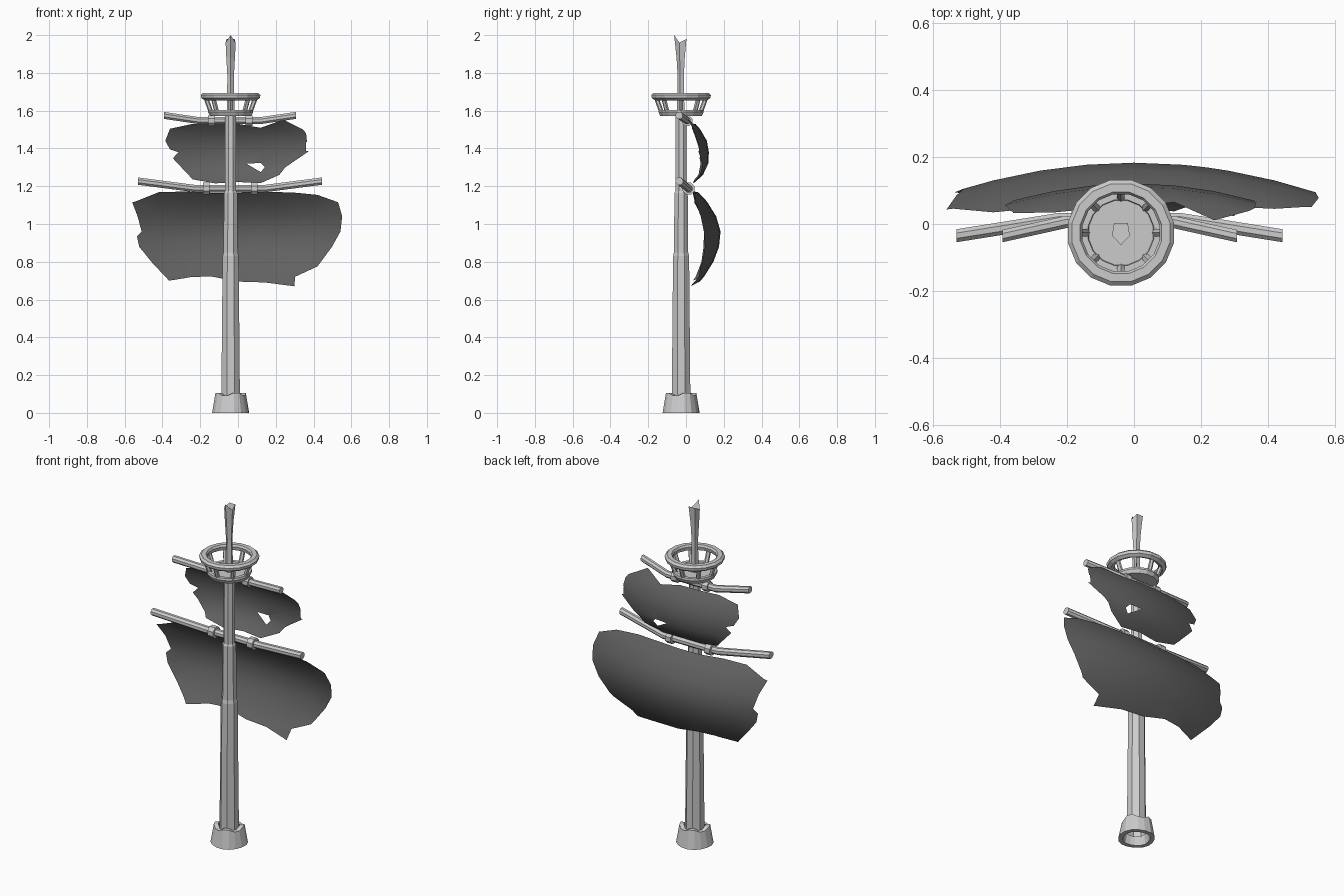
import bpy, bmesh, math
from mathutils import Vector

if "Cube" in bpy.data.objects:
    bpy.data.objects.remove(bpy.data.objects["Cube"])

CX, CY = -0.039, -0.026      # mast axis

cloth = bpy.data.materials.new("dark_cloth")
cloth.diffuse_color = (.12, .12, .12, 1)
cloth.use_nodes = True
cloth.node_tree.nodes["Principled BSDF"].inputs["Base Color"].default_value = cloth.diffuse_color


def finish(name, bm, smooth=None):
    me = bpy.data.meshes.new(name)
    bm.to_mesh(me)
    bm.free()
    ob = bpy.data.objects.new(name, me)
    bpy.context.collection.objects.link(ob)
    if smooth:
        bpy.context.view_layer.objects.active = ob
        ob.select_set(True)
        bpy.ops.object.shade_smooth_by_angle(angle=math.radians(smooth))
        ob.select_set(False)
    return ob


def skin(bm, rings, closed=False, caps=(True, True)):
    """Bridge a list of vertex rings with quads."""
    pairs = list(zip(rings, rings[1:])) + ([(rings[-1], rings[0])] if closed else [])
    for a, b in pairs:
        for i in range(len(a)):
            j = (i + 1) % len(a)
            bm.faces.new((a[i], a[j], b[j], b[i]))
    if not closed:
        if caps[0]:
            bm.faces.new(rings[0][::-1])
        if caps[1]:
            bm.faces.new(rings[-1])
    bmesh.ops.recalc_face_normals(bm, faces=bm.faces)


def lathe(name, profile, sides, closed=False, caps=(True, True), start=None, tweak=None):
    """Turn (radius, z) points round the mast axis."""
    bm = bmesh.new()
    start = math.pi / sides if start is None else start
    rings = []
    for k, (r, z) in enumerate(profile):
        ring = []
        for i in range(sides):
            a = start + 2 * math.pi * i / sides
            dr, dz = tweak(k, i) if tweak else (0, 0)
            ring.append(bm.verts.new((CX + (r + dr) * math.cos(a),
                                      CY + (r + dr) * math.sin(a), z + dz)))
        rings.append(ring)
    skin(bm, rings, closed, caps)
    return finish(name, bm)


def rod(name, points, radius, sides=8):
    """Tube along a path that runs mainly along x."""
    bm = bmesh.new()
    rings = []
    for p in points:
        rings.append([bm.verts.new((p[0],
                      p[1] + radius * math.cos(2 * math.pi * (i + .5) / sides),
                      p[2] + radius * math.sin(2 * math.pi * (i + .5) / sides)))
                      for i in range(sides)])
    skin(bm, rings)
    return finish(name, bm)


def interp(table, z):
    """Linear lookup of (bulge, side curve) by height."""
    if z <= table[0][0]:
        return table[0][1:]
    for a, b in zip(table, table[1:]):
        if z <= b[0]:
            t = (z - a[0]) / (b[0] - a[0])
            return [a[i] + (b[i] - a[i]) * t for i in (1, 2)]
    return table[-1][1:]


def sail(name, outline, hole, table, x_step, z_step):
    """Fill a torn outline with a hole, cut it into a clean grid, then billow it."""
    bm = bmesh.new()
    for loop in (outline, hole):
        vs = [bm.verts.new((x, 0, z)) for x, z in loop]
        for a, b in zip(vs, vs[1:] + vs[:1]):
            bm.edges.new((a, b))
    bmesh.ops.triangle_fill(bm, edges=bm.edges[:], use_beauty=True)
    for axis, step in ((0, x_step), (2, z_step)):
        for i in range(-12, 60):
            no = Vector((axis == 0, 0, axis == 2))
            bmesh.ops.bisect_plane(bm, geom=bm.verts[:] + bm.edges[:] + bm.faces[:],
                                   plane_co=no * (i * step), plane_no=no, dist=1e-5)
    slanted = [e for e in bm.edges if not e.is_boundary
               and min(abs(e.verts[0].co.x - e.verts[1].co.x),
                       abs(e.verts[0].co.z - e.verts[1].co.z)) > 1e-4]
    bmesh.ops.dissolve_edges(bm, edges=slanted, use_verts=True)
    for v in bm.verts:
        y, k = interp(table, v.co.z)
        v.co.y = y - k * v.co.x ** 2
    for f in bm.faces:
        f.normal_update()
        if f.normal.y < 0:
            f.normal_flip()
    finish(name, bm, 80).data.materials.append(cloth)


# Mast with two steps, and the broken topmast
lathe("mast", [(.055, .04), (.053, .1), (.046, .83), (.041, .85), (.038, 1.165),
               (.032, 1.175), (.031, 1.59)], 8, caps=(False, True))
lathe("topmast", [(.022, 1.58), (.018, 1.78), (.024, 1.88), (.031, 1.97)], 5, start=-math.pi / 2,
      tweak=lambda k, i: ((.006, -.003, .004, .004, -.003)[i],
                          (.03, -.01, .01, .01, -.01)[i]) if k == 3 else (0, 0))

# Foot collar with alternating raised blocks
lathe("foot_collar", [(.100, 0), (.082, .092), (.058, .092), (.075, 0)], 16, closed=True,
      tweak=lambda k, i: (0 if i % 4 < 2 else -.003,
                          (.014 if i % 4 < 2 else 0) if k in (1, 2) else 0))

# Lookout basket: floor, rim and balusters
lathe("basket_floor", [(.098, 1.572), (.112, 1.572), (.122, 1.592), (.120, 1.604),
                       (.100, 1.604), (.098, 1.594)], 16)
lathe("basket_rim", [(.140, 1.655), (.158, 1.667), (.161, 1.683), (.149, 1.694),
                     (.124, 1.694), (.117, 1.683), (.122, 1.662)], 16, closed=True)
bm = bmesh.new()
for i in range(8):
    a = math.pi / 4 * i
    rings = []
    for r, z in ((.106, 1.598), (.131, 1.668)):
        rings.append([bm.verts.new((CX + r * math.cos(a) + .013 * math.cos(a + t * math.pi / 3),
                                    CY + r * math.sin(a) + .013 * math.sin(a + t * math.pi / 3), z))
                      for t in range(6)])
    skin(bm, rings)
finish("basket_balusters", bm)

# Yards bent up and forward at the tips, each held by two bands
for name, half, bend, mid, tip, r, band, br in (
        ("lower", .487, .18, (.014, 1.187), (-.035, 1.227), .021, .127, .034),
        ("upper", .35, .16, (.006, 1.547), (-.036, 1.575), .020, .10, .030)):
    rod(name + "_yard", [(CX - .004 + sx * w, *p) for sx, w, p in
        ((-1, half, tip), (-1, bend, mid), (1, bend, mid), (1, half, tip))], r)
    for side, s in (("left", -1), ("right", 1)):
        x = CX - .002 + s * band
        rod(f"{name}_band_{side}", [(x - .018, *mid), (x + .018, *mid)], br)

# Torn sails
sail("lower_sail",
     [(-.56, 1.115), (-.48, 1.135), (-.39, 1.185), (-.22, 1.165), (0, 1.165), (.2, 1.17),
      (.39, 1.165), (.53, 1.115), (.555, 1.07), (.54, .94), (.47, .84), (.42, .775), (.29, .715),
      (.30, .67), (.16, .69), (0, .695), (-.10, .715), (-.19, .73), (-.27, .715), (-.365, .70),
      (-.52, .865), (-.535, .935), (-.495, .975), (-.52, 1.01)],
     [(.15, .945), (.18, .965), (.235, .958), (.262, .93), (.245, .912), (.18, .912)],
     [(.67, .05, .30), (.72, .095, .30), (.80, .145, .30), (.88, .175, .30), (.96, .183, .30),
      (1.04, .16, .27), (1.12, .11, .22), (1.19, .045, .15)], .14, .08)
sail("upper_sail",
     [(-.35, 1.53), (-.385, 1.44), (-.36, 1.395), (-.30, 1.375), (-.30, 1.355), (-.345, 1.348),
      (-.22, 1.215), (-.10, 1.215), (.04, 1.225), (.18, 1.21), (.25, 1.30), (.375, 1.385),
      (.28, 1.395), (.275, 1.42), (.365, 1.435), (.365, 1.475), (.305, 1.545), (.22, 1.555),
      (.16, 1.515), (.09, 1.505), (.0, 1.53), (-.18, 1.53)],
     [(.035, 1.315), (.065, 1.333), (.115, 1.328), (.142, 1.30), (.12, 1.275), (.065, 1.28)],
     [(1.21, .035, .3), (1.26, .09, .35), (1.32, .118, .4), (1.40, .122, .4), (1.46, .105, .35),
      (1.52, .062, .3), (1.56, .015, .2)], .12, .06)
